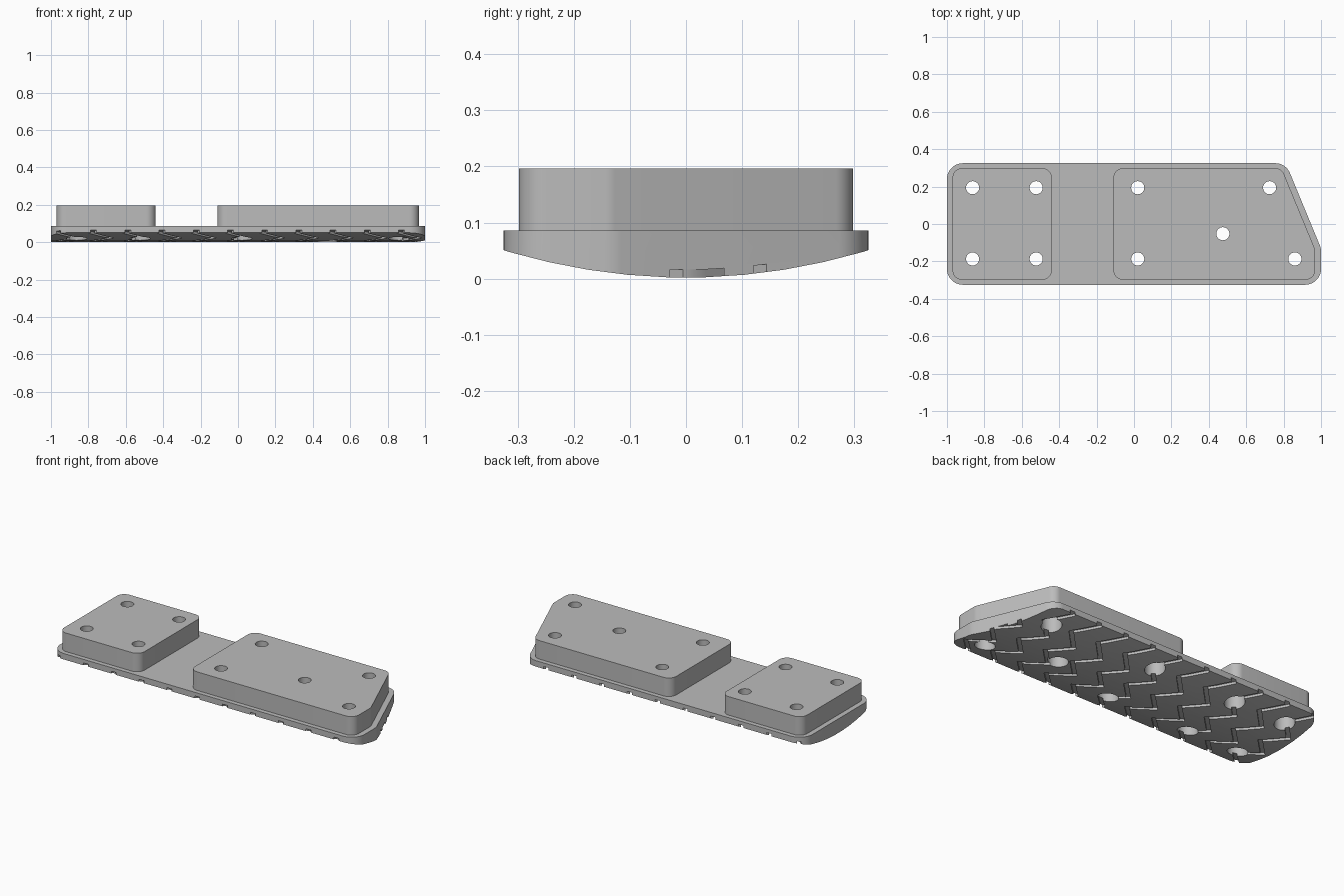
import bpy, bmesh, math
from mathutils import Vector

if "Cube" in bpy.data.objects:
    bpy.data.objects.remove(bpy.data.objects["Cube"])

GREY = bpy.data.materials.new("grey")
GREY.diffuse_color = (0.5, 0.5, 0.5, 1)
GREY.use_nodes = True
GREY.node_tree.nodes["Principled BSDF"].inputs["Base Color"].default_value = GREY.diffuse_color
STEP = 0.035       # spacing of stations across the width
TOP = 0.086        # top of the sole


def to_object(name, bm, hidden=False):
    bmesh.ops.recalc_face_normals(bm, faces=bm.faces)
    mesh = bpy.data.meshes.new(name)
    bm.to_mesh(mesh)
    bm.free()
    mesh.materials.append(GREY)
    ob = bpy.data.objects.new(name, mesh)
    bpy.context.collection.objects.link(ob)
    ob.hide_render = hidden
    return ob


def loft(bm, rings):
    """Closed solid through a list of equal-length point rings."""
    rows = [[bm.verts.new(p) for p in ring] for ring in rings]
    n = len(rows[0])
    for a, b in zip(rows, rows[1:]):
        for i in range(n):
            j = (i + 1) % n
            bm.faces.new((a[i], a[j], b[j], b[i]))
    bm.faces.new(rows[0])
    bm.faces.new(rows[-1][::-1])


def rounded(corners, radius, seg=10):
    """Outline with every corner filleted."""
    out = []
    pts = [Vector(c) for c in corners]
    for i, p in enumerate(pts):
        a = (pts[i - 1] - p).normalized()
        b = (pts[(i + 1) % len(pts)] - p).normalized()
        half = a.angle(b) / 2
        centre = p + (a + b).normalized() * radius / math.sin(half)
        s = p + a * radius / math.tan(half) - centre
        e = p + b * radius / math.tan(half) - centre
        sweep = math.pi - 2 * half
        for k in range(seg + 1):
            t = k / seg
            v = (s * math.sin((1 - t) * sweep) + e * math.sin(t * sweep)) / math.sin(sweep)
            out.append(centre + v)
    return out


def prism(name, outline, z0, z1, hidden=False):
    bm = bmesh.new()
    loft(bm, [[(p.x, p.y, z) for p in outline] for z in (z0, z1)])
    return to_object(name, bm, hidden)


def belly(i):
    """Height of the faceted, bowed underside at station i."""
    if i % 2 == 0:
        return (belly(i - 1) + belly(i + 1)) / 2
    return 0.46 * (i * STEP) ** 2 + 0.002


def finish(ob, cuts):
    for cutter, op in cuts:
        m = ob.modifiers.new("cut", 'BOOLEAN')
        m.object, m.operation, m.solver = cutter, op, 'EXACT'
    dg = bpy.context.evaluated_depsgraph_get()
    ob.data = bpy.data.meshes.new_from_object(ob.evaluated_get(dg))
    ob.modifiers.clear()
    bpy.ops.object.select_all(action='DESELECT')
    ob.select_set(True)
    bpy.context.view_layer.objects.active = ob
    bpy.ops.object.shade_smooth_by_angle(angle=math.radians(25))


# Sole blank with bowed underside
section = [(i * STEP, belly(i)) for i in range(-11, 12, 2)] + [(0.385, TOP), (-0.385, TOP)]
bm = bmesh.new()
loft(bm, [[(x, y, z) for y, z in section] for x in (-1.2, 1.2)])
sole = to_object("sole", bm)

# Outline that trims the sole
trim = prism("sole_trim", rounded([(-1, -0.325), (1, -0.325), (1, -0.13),
                                   (0.812, 0.325), (-1, 0.325)], 0.085), -0.1, 0.3, True)

# Zigzag tread grooves running across the underside
bm = bmesh.new()
for k in range(-7, 8):
    rings = []
    for i in range(-11, 12):
        zig = abs((i + 300) % 6 - 3) * STEP - 0.05
        x, y, z = k * 0.183 + zig, i * STEP, belly(i) + 0.014
        rings.append([(x - 0.016, y, -0.05), (x + 0.016, y, -0.05),
                      (x + 0.016, y, z), (x - 0.016, y, z)])
    loft(bm, rings)
grooves = to_object("tread_grooves", bm, True)

# Screw holes, wider from below
bm = bmesh.new()
for hx, hy in [(-0.863, 0.194), (-0.863, -0.187), (-0.523, 0.194), (-0.523, -0.187),
               (0.02, 0.194), (0.02, -0.187), (0.725, 0.194), (0.475, -0.052), (0.86, -0.187)]:
    loft(bm, [[(hx + r * math.cos(a * math.pi / 16), hy + r * math.sin(a * math.pi / 16), z)
               for a in range(32)]
              for r, z in ((0.055, -0.1), (0.055, 0.13), (0.035, 0.13), (0.035, 0.3))])
holes = to_object("screw_holes", bm, True)

# Raised mounting pads
heel_pad = prism("heel_pad", rounded([(-0.97, -0.298), (-0.44, -0.298),
                                      (-0.44, 0.298), (-0.97, 0.298)], 0.05), TOP, 0.196)
front_pad = prism("front_pad", rounded([(-0.11, -0.298), (0.968, -0.298), (0.968, -0.135),
                                        (0.789, 0.298), (-0.11, 0.298)], 0.05), TOP, 0.196)

finish(sole, [(trim, 'INTERSECT'), (grooves, 'DIFFERENCE'), (holes, 'DIFFERENCE')])
for pad in (heel_pad, front_pad):
    finish(pad, [(holes, 'DIFFERENCE')])
for helper in (trim, grooves, holes):
    bpy.data.objects.remove(helper)
